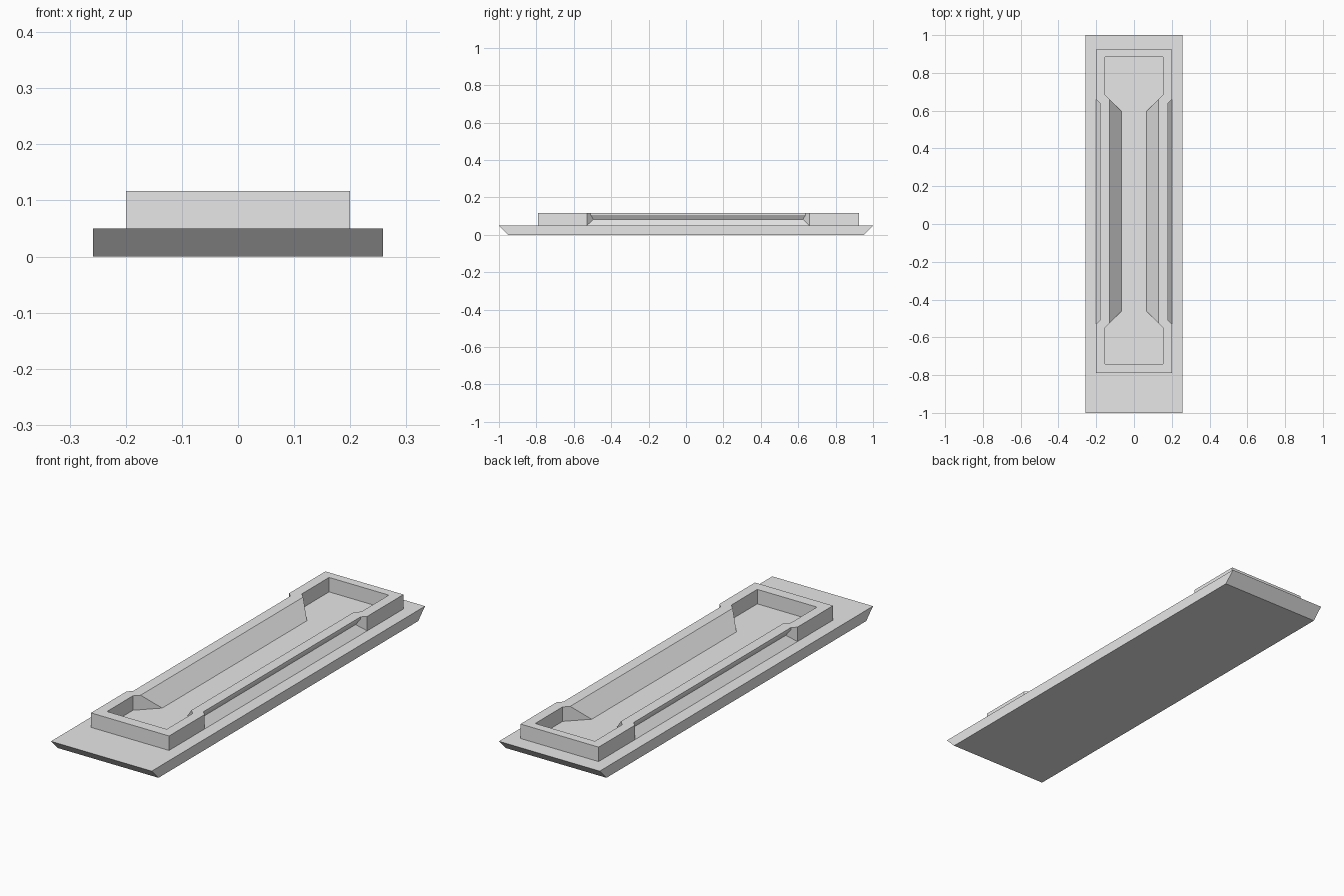
import bpy, bmesh

cube = bpy.data.objects.get("Cube")
if cube:
    bpy.data.objects.remove(cube, do_unlink=True)

grey = bpy.data.materials.new("light_grey")
grey.use_nodes = True
grey.diffuse_color = (0.8, 0.8, 0.8, 1)
grey.node_tree.nodes["Principled BSDF"].inputs["Base Color"].default_value = grey.diffuse_color


def loft(name, rings, loop=False):
    """Skin a row of matching cross-sections; cap the ends unless it loops."""
    bm = bmesh.new()
    rows = [[bm.verts.new(p) for p in ring] for ring in rings]
    n = len(rows[0])
    pairs = list(zip(rows, rows[1:]))
    if loop:
        pairs.append((rows[-1], rows[0]))
    else:
        bm.faces.new(rows[0])
        bm.faces.new(rows[-1])
    for a, b in pairs:
        for i in range(n):
            j = (i + 1) % n
            bm.faces.new((a[i], a[j], b[j], b[i]))
    bmesh.ops.recalc_face_normals(bm, faces=bm.faces)
    bmesh.ops.dissolve_limit(bm, angle_limit=0.01, verts=bm.verts, edges=bm.edges)
    mesh = bpy.data.meshes.new(name)
    bm.to_mesh(mesh)
    bm.free()
    mesh.materials.append(grey)
    obj = bpy.data.objects.new(name, mesh)
    bpy.context.collection.objects.link(obj)
    return obj


# Base plate with undercut front and back edges
W, BASE, TOP = 0.258, 0.05, 0.117
profile = [(-0.95, 0), (0.95, 0), (1, BASE), (-1, BASE)]
loft("base_plate", [[(x, y, z) for y, z in profile] for x in (-W, W)])

# Raised rim: wall section at the ends (full) and along the pinched middle
OUT, INN = 0.2, 0.153
heights = [BASE, 0.083, 0.107, TOP, TOP, BASE]
full = [OUT] * 4 + [INN] * 2
middle = [OUT, 0.165, 0.18, 0.18, 0.13, 0.065]


def station(xs, y_out, y_in, direction=0):
    """Wall section; pinched points move along y as far as they move in x."""
    return [(x, (y_out if i < 4 else y_in) + direction * (full[i] - x), heights[i])
            for i, x in enumerate(xs)]


left_wall = [
    station(full, -0.79, -0.74),
    station(full, -0.53, -0.55),
    station(middle, -0.53, -0.55, 1),
    station(middle, 0.66, 0.685, -1),
    station(full, 0.66, 0.685),
    station(full, 0.925, 0.885),
]
right_wall = [[(-x, y, z) for x, y, z in s] for s in reversed(left_wall)]
loft("raised_rim", left_wall + right_wall, loop=True)
